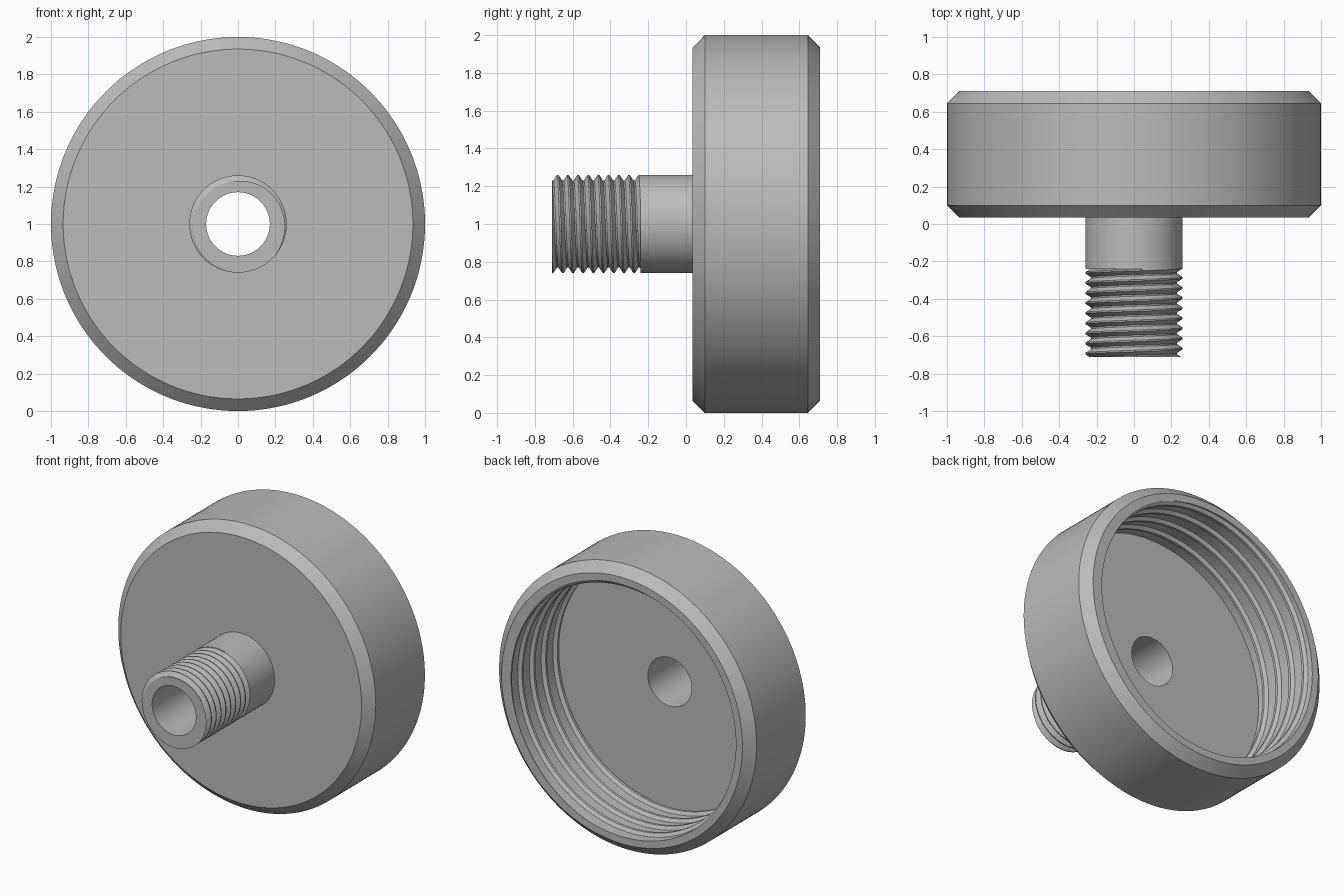
import bpy, bmesh, math

cube = bpy.data.objects.get("Cube")
if cube:
    bpy.data.objects.remove(cube)

SEGMENTS = 144
CENTRE_Z = 1.0

grey = bpy.data.materials.new("plain grey")
grey.use_nodes = True
grey.diffuse_color = (0.5, 0.5, 0.5, 1)
grey.node_tree.nodes["Principled BSDF"].inputs["Base Color"].default_value = grey.diffuse_color


def ring(radius, y):
    """A plain circular row of a turned part."""
    return lambda turn: (radius, y)


def thread_rows(start, end, pitch, profile):
    """Right-handed helical rows; profile is (phase, radius) over one pitch."""
    knots = profile + [(1.0, profile[0][1])]

    def radius_at(phase):
        for (a, ra), (b, rb) in zip(knots, knots[1:]):
            if a <= phase <= b:
                return ra + (rb - ra) * (phase - a) / (b - a)
        return knots[0][1]

    def row(count, phase):
        def point(turn):
            raw = start + (count + phase + turn) * pitch
            y = min(max(raw, start), end)
            if y == raw:
                return radius_at(phase), y
            return radius_at(((y - start) / pitch - turn) % 1.0), y
        return point

    turns = math.ceil((end - start) / pitch)
    return [row(c, p) for c in range(-2, turns + 1) for p, _ in profile]


def turned(name, rows, closed=True):
    """Sweep the rows around the y axis into a smooth-shaded part."""
    bm = bmesh.new()
    grid = []
    for row in rows:
        line = []
        for i in range(SEGMENTS + 1):
            turn = i / SEGMENTS
            r, y = row(turn)
            a = turn * math.tau
            line.append(bm.verts.new((r * math.sin(a), y, CENTRE_Z + r * math.cos(a))))
        grid.append(line)
    pairs = list(zip(grid, grid[1:]))
    if closed:
        pairs.append((grid[-1], grid[0]))
    for low, high in pairs:
        for i in range(SEGMENTS):
            bm.faces.new((low[i], low[i + 1], high[i + 1], high[i]))
    bmesh.ops.remove_doubles(bm, verts=bm.verts, dist=0.00005)
    bmesh.ops.recalc_face_normals(bm, faces=bm.faces)
    mesh = bpy.data.meshes.new(name)
    bm.to_mesh(mesh)
    bm.free()
    mesh.materials.append(grey)
    obj = bpy.data.objects.new(name, mesh)
    bpy.context.collection.objects.link(obj)
    bpy.ops.object.select_all(action="DESELECT")
    obj.select_set(True)
    bpy.context.view_layer.objects.active = obj
    bpy.ops.object.shade_smooth_by_angle(angle=math.radians(25))
    return obj


# Cup: chamfered outside, flat floor, coarse shallow thread on the inner wall
FLOOR, RIM, BORE = 0.18, 0.71, 0.17
inner_profile = [(0.0, 0.885), (0.62, 0.885), (0.74, 0.862), (0.88, 0.862)]
inner_thread = thread_rows(FLOOR, RIM, 0.13, inner_profile)
turned("threaded_cup",
       [ring(BORE, 0.035), ring(0.935, 0.035), ring(1.0, 0.1),
        ring(1.0, 0.645), ring(0.935, RIM)]
       + inner_thread[::-1] + [ring(BORE, FLOOR)])

# Stem: hollow, plain shank near the cup and a fine thread out to the tip
TIP, SHANK = -0.71, -0.24
outer_profile = [(0.0, 0.23), (0.14, 0.23), (0.5, 0.26), (0.64, 0.26)]
turned("threaded_stem",
       [ring(BORE, 0.035), ring(BORE, TIP)]
       + thread_rows(TIP, SHANK, 0.054, outer_profile)
       + [ring(0.26, SHANK), ring(0.26, 0.035)], closed=False)
